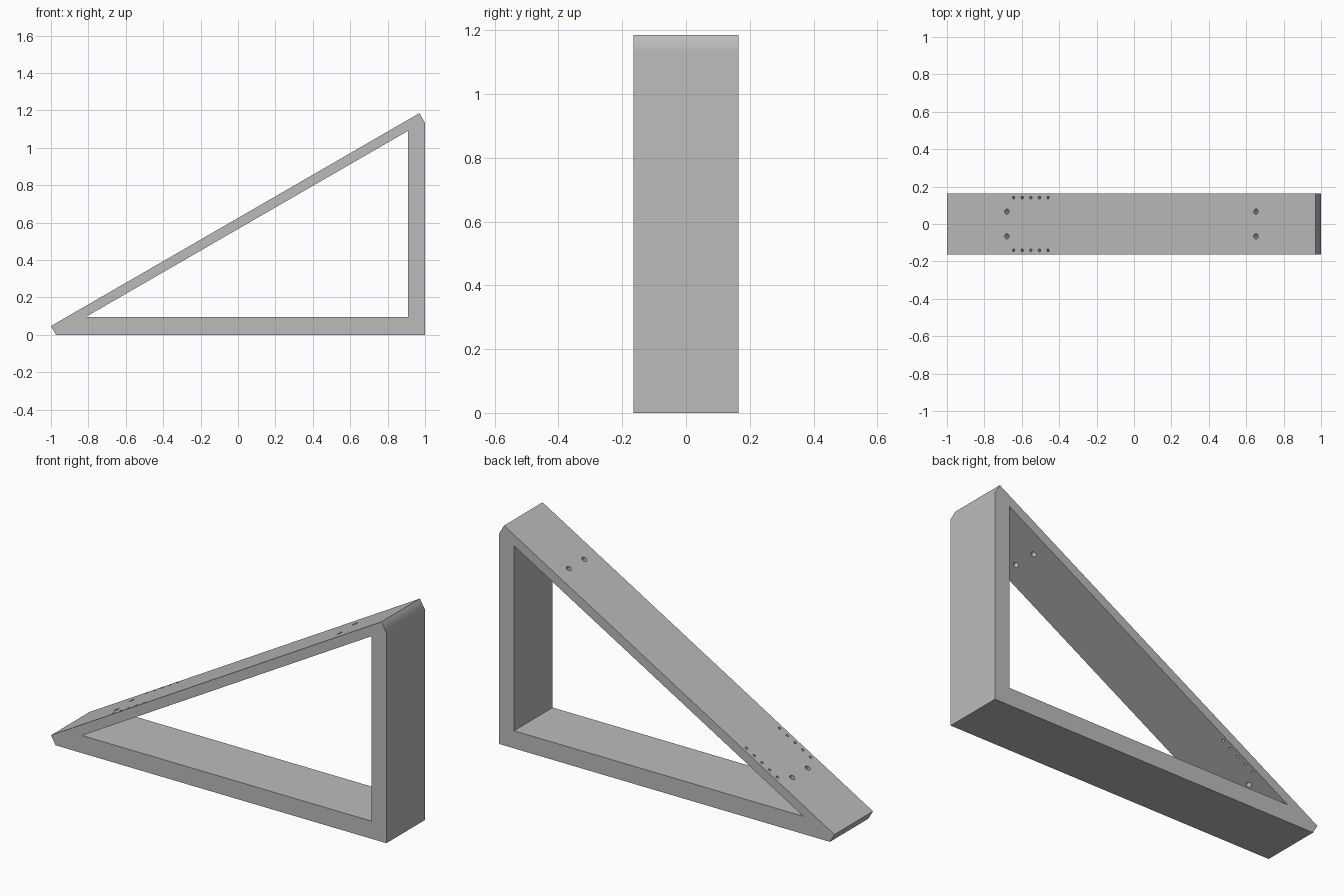
import bpy, bmesh, math
from mathutils import Matrix, Vector

cube = bpy.data.objects.get("Cube")
if cube:
    bpy.data.objects.remove(cube, do_unlink=True)

HALF_WIDTH = 0.164
SLOPE = math.radians(30)
FOOT = Vector((-1, 0, 0.047))       # lower end of the sloped top surface

grey = bpy.data.materials.new("plain_grey")
grey.use_nodes = True
colour = (0.5, 0.5, 0.5, 1)
grey.diffuse_color = colour
grey.node_tree.nodes["Principled BSDF"].inputs["Base Color"].default_value = colour


def add_prism(bm, profile, half):
    """Extrude an x-z outline along y."""
    face = bm.faces.new([bm.verts.new((x, -half, z)) for x, z in profile])
    ext = bmesh.ops.extrude_face_region(bm, geom=[face])
    moved = [v for v in ext["geom"] if isinstance(v, bmesh.types.BMVert)]
    bmesh.ops.translate(bm, verts=moved, vec=(0, 2 * half, 0))


def add_drill(bm, x, y, radius):
    """Cylinder square to the sloped plank, centred on its top surface."""
    z = FOOT.z + (x - FOOT.x) * math.tan(SLOPE)
    place = Matrix.Translation((x, y, z)) @ Matrix.Rotation(-SLOPE, 4, 'Y')
    bmesh.ops.create_cone(bm, cap_ends=True, segments=20, radius1=radius,
                          radius2=radius, depth=0.15, matrix=place)


def make_object(name, bm):
    bmesh.ops.recalc_face_normals(bm, faces=bm.faces)
    mesh = bpy.data.meshes.new(name)
    bm.to_mesh(mesh)
    bm.free()
    obj = bpy.data.objects.new(name, mesh)
    bpy.context.collection.objects.link(obj)
    return obj


# Solid wedge with clipped tips
bm = bmesh.new()
add_prism(bm, [(-0.973, 0), (1, 0), (1, 1.133), (0.97, 1.185), (FOOT.x, FOOT.z)],
          HALF_WIDTH)
frame = make_object("triangular_frame", bm)
frame.data.materials.append(grey)

# Triangular opening, large bolt holes and two rows of small holes
bm = bmesh.new()
add_prism(bm, [(-0.815, 0.095), (0.91, 0.095), (0.91, 1.091)], 0.3)
for side in (-1, 1):
    for x in (-0.68, 0.652):
        add_drill(bm, x, side * 0.066, 0.014)
    for i in range(5):
        add_drill(bm, -0.644 + i * 0.046, side * 0.141, 0.0075)
cutter = make_object("opening_and_hole_cutter", bm)
cutter.hide_render = True

# Cut the frame and keep the result as plain mesh
bpy.context.view_layer.objects.active = frame
frame.select_set(True)
cut = frame.modifiers.new("cut", 'BOOLEAN')
cut.operation = 'DIFFERENCE'
cut.solver = 'EXACT'
cut.use_self = True
cut.object = cutter
bpy.ops.object.modifier_apply(modifier=cut.name)
bpy.data.objects.remove(cutter, do_unlink=True)
for poly in frame.data.polygons:
    poly.material_index = 0

# Soft shading on the rounded top tip and hole walls
bpy.ops.object.shade_smooth_by_angle(angle=math.radians(35))
weighted = frame.modifiers.new("weighted_normals", 'WEIGHTED_NORMAL')
weighted.keep_sharp = True
